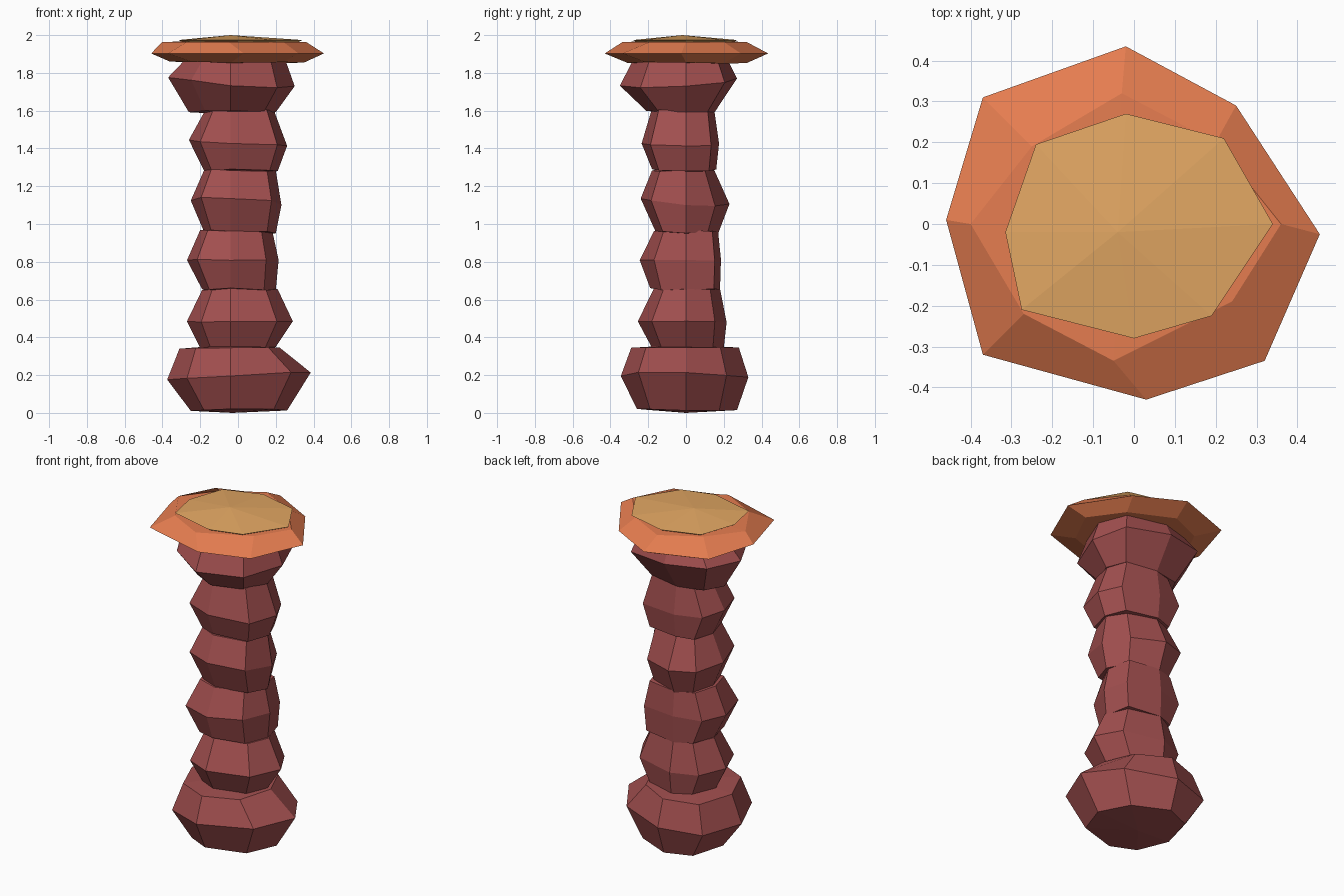
import bpy
import bmesh
import random

random.seed(4)
cube = bpy.data.objects.get("Cube")
if cube:
    bpy.data.objects.remove(cube, do_unlink=True)


def material(name, color):
    mat = bpy.data.materials.new(name)
    mat.use_nodes = True
    rgba = (*color, 1)
    mat.diffuse_color = rgba
    mat.node_tree.nodes["Principled BSDF"].inputs["Base Color"].default_value = rgba
    return mat


maroon = material("maroon stone", (.36, .078, .078))
orange = material("orange rim", (.79, .205, .08))
tan = material("tan top", (.77, .39, .125))


def octagon(corners, left, right, front, back, z, tilt_x=0, tilt_y=0):
    """Rough eight sided ring through four extents, listed counterclockwise.

    The corners scale the back left, back right, front right and front left.
    """
    a, b, c, d = corners
    flat = [(right, 0), (right * a, back * a), (-.04, back), (left * b, back * b),
            (left, 0), (left * c, front * c), (-.04, front), (right * d, front * d)]
    return [(x, y, z + x * tilt_x + y * tilt_y + random.uniform(-.006, .006))
            for x, y in flat]


def loft(name, rings, mat, base, peak):
    """Skin stacked rings and close both ends with shallow fans."""
    bm = bmesh.new()
    loops = [[bm.verts.new(p) for p in ring] for ring in rings]
    ends = [(loops[0], bm.verts.new(base)), (loops[-1], bm.verts.new(peak))]
    count = len(rings[0])
    for i in range(count):
        j = (i + 1) % count
        for low, high in zip(loops, loops[1:]):
            bm.faces.new((low[i], low[j], high[j], high[i]))
        for ring, tip in ends:
            bm.faces.new((ring[i], ring[j], tip))
    bmesh.ops.recalc_face_normals(bm, faces=bm.faces[:])
    mesh = bpy.data.meshes.new(name)
    bm.to_mesh(mesh)
    bm.free()
    mesh.materials.append(mat)
    obj = bpy.data.objects.new(name, mesh)
    bpy.context.collection.objects.link(obj)


# Stem stones from the ground up: corner scales, then bottom, middle and top rings
stones = {
    "base_stone": [(.65, .77, .72, .73), (-.25, .26, -.26, .27, .016),
                   (-.375, .385, -.345, .33, .195, .04, -.015),
                   (-.31, .22, -.29, .28, .342)],
    "lower_stone": [(.71, .71, .72, .71), (-.2, .2, -.18, .2, .345),
                    (-.27, .29, -.255, .215, .48), (-.19, .21, -.17, .18, .655)],
    "lower_middle_stone": [(.82, .76, .8, .69), (-.19, .2, -.19, .18, .655),
                           (-.27, .215, -.245, .185, .81), (-.2, .18, -.17, .17, .965)],
    "middle_stone": [(.67, .76, .78, .77), (-.18, .2, -.16, .17, .955),
                     (-.25, .23, -.24, .23, 1.115, -.04, -.07),
                     (-.18, .2, -.18, .15, 1.285)],
    "upper_stone": [(.76, .8, .77, .8), (-.18, .21, -.18, .16, 1.285),
                    (-.26, .26, -.235, .175, 1.43, -.05), (-.17, .19, -.18, .15, 1.605)],
    "neck_stone": [(.76, .77, .67, .69), (-.26, .2, -.21, .15, 1.595),
                   (-.37, .3, -.35, .27, 1.755, -.065, .06),
                   (-.28, .25, -.28, .22, 1.865)],
}
for name, (corners, *rings) in stones.items():
    bottom, top = rings[0][4], rings[-1][4]
    loft(name, [octagon(corners, *ring) for ring in rings], maroon,
         base=(-.03, 0, bottom - .016), peak=(-.03, 0, top + .02))

# Wide orange cap with an uneven outer edge, sloping up to the plate
edge = [(.455, -.025), (.25, .29), (-.02, .435), (-.37, .31),
        (-.46, .01), (-.37, -.32), (.03, -.43), (.32, -.335)]
shoulder = [(.36, 0), (.2, .2), (-.03, .32), (-.25, .19),
            (-.4, 0), (-.27, -.22), (-.05, -.335), (.24, -.19)]
cap_low = octagon((.62, .69, .69, .69), -.36, .35, -.31, .32, 1.855)
rim = [(x, y, 1.903) for x, y in edge]
cap_high = [(x, y, 1.964) for x, y in shoulder]
loft("cap_rim", [cap_low, rim, cap_high], orange,
     base=(-.03, 0, 1.85), peak=(-.03, 0, 1.97))

# Thin tan plate rising to a shallow peak
plate = [(.34, 0), (.22, .21), (-.02, .27), (-.24, .195),
         (-.315, -.02), (-.275, -.21), (0, -.28), (.19, -.225)]
plate_low = [(x * .92, y * .92, 1.96) for x, y in plate]
plate_high = [(x, y, 1.974) for x, y in plate]
loft("cap_top", [plate_low, plate_high], tan,
     base=(-.04, -.02, 1.955), peak=(-.04, -.02, 2))
